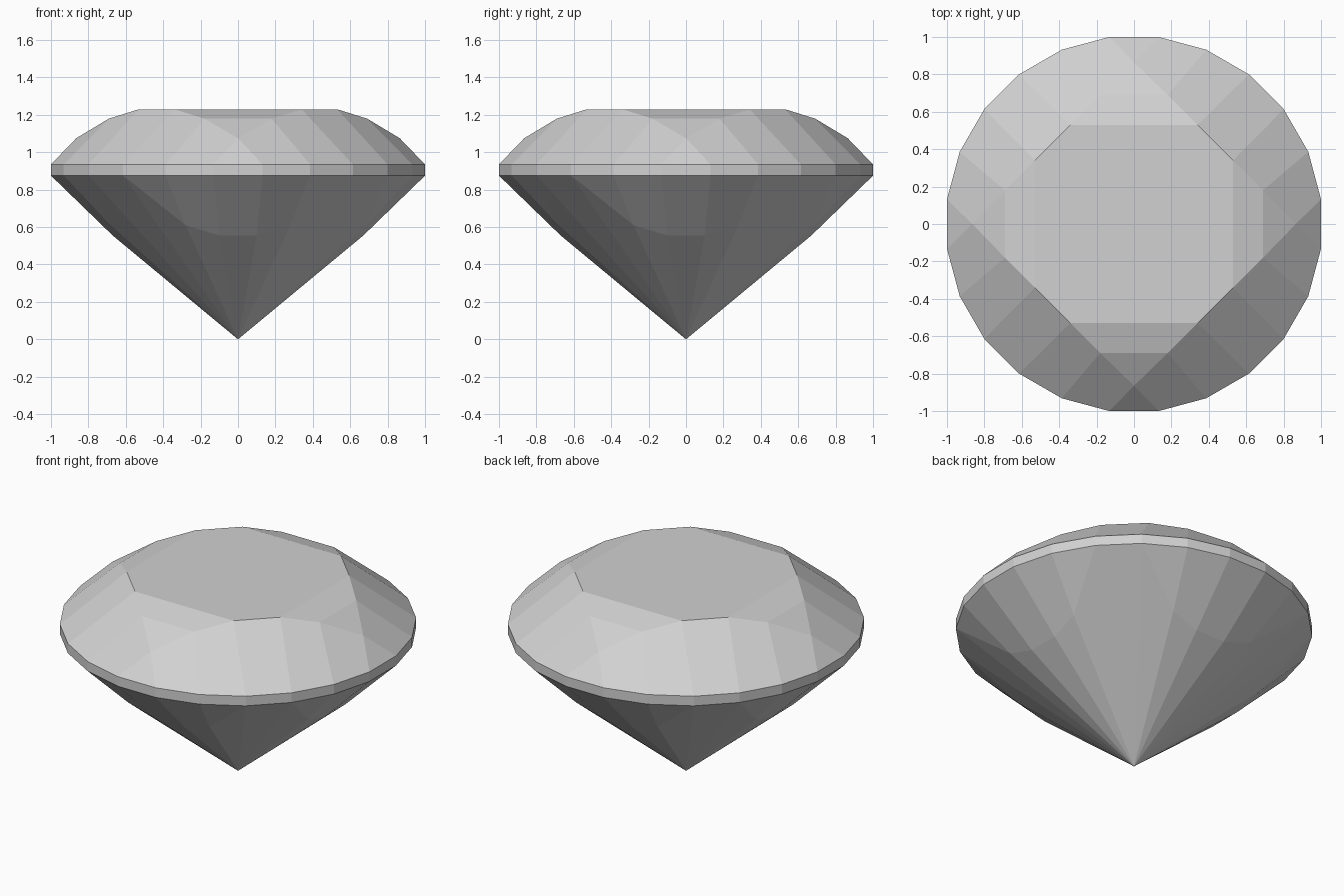
import bpy
import bmesh
from math import sin, cos, tau, pi

cube = bpy.data.objects.get("Cube")
if cube:
    bpy.data.objects.remove(cube, do_unlink=True)

# Pale grey stone
stone = bpy.data.materials.new("pale_grey")
stone.use_nodes = True
colour = (0.64, 0.64, 0.64, 1)
stone.diffuse_color = colour
stone.node_tree.nodes["Principled BSDF"].inputs["Base Color"].default_value = colour

points = set()


def mirrored(x, y, z):
    """Add a point with its eight mirror images about the axes and diagonals."""
    for a, b in ((x, y), (y, x)):
        for sx in (1, -1):
            for sy in (1, -1):
                points.add((sx * a, sy * b, z))


# Girdle: upright band with 24 sides
SIDES = 24
radius = 1 / cos(pi / SIDES)
for i in range(SIDES):
    a = tau * (i + 0.5) / SIDES
    for z in (0.875, 0.935):
        points.add((radius * cos(a), radius * sin(a), z))

# Crown: table corners, star corners and kite tips
mirrored(0.34, 0.53, 1.23)
mirrored(0.18, 0.69, 1.18)
mirrored(0, 0.865, 1.075)

# Pavilion: lower girdle facets and pointed tip
mirrored(0.10, 0.67, 0.555)
mirrored(0.28, 0.68, 0.61)
points.add((0, 0, 0))

# The facets are the flat faces around all the corners
bm = bmesh.new()
for p in sorted(points):
    bm.verts.new(p)
bmesh.ops.convex_hull(bm, input=bm.verts)
bmesh.ops.dissolve_limit(bm, angle_limit=0.02, verts=bm.verts, edges=bm.edges)
bmesh.ops.recalc_face_normals(bm, faces=bm.faces)

mesh = bpy.data.meshes.new("cut_gem")
bm.to_mesh(mesh)
bm.free()
mesh.materials.append(stone)
gem = bpy.data.objects.new("cut_gem", mesh)
bpy.context.collection.objects.link(gem)
